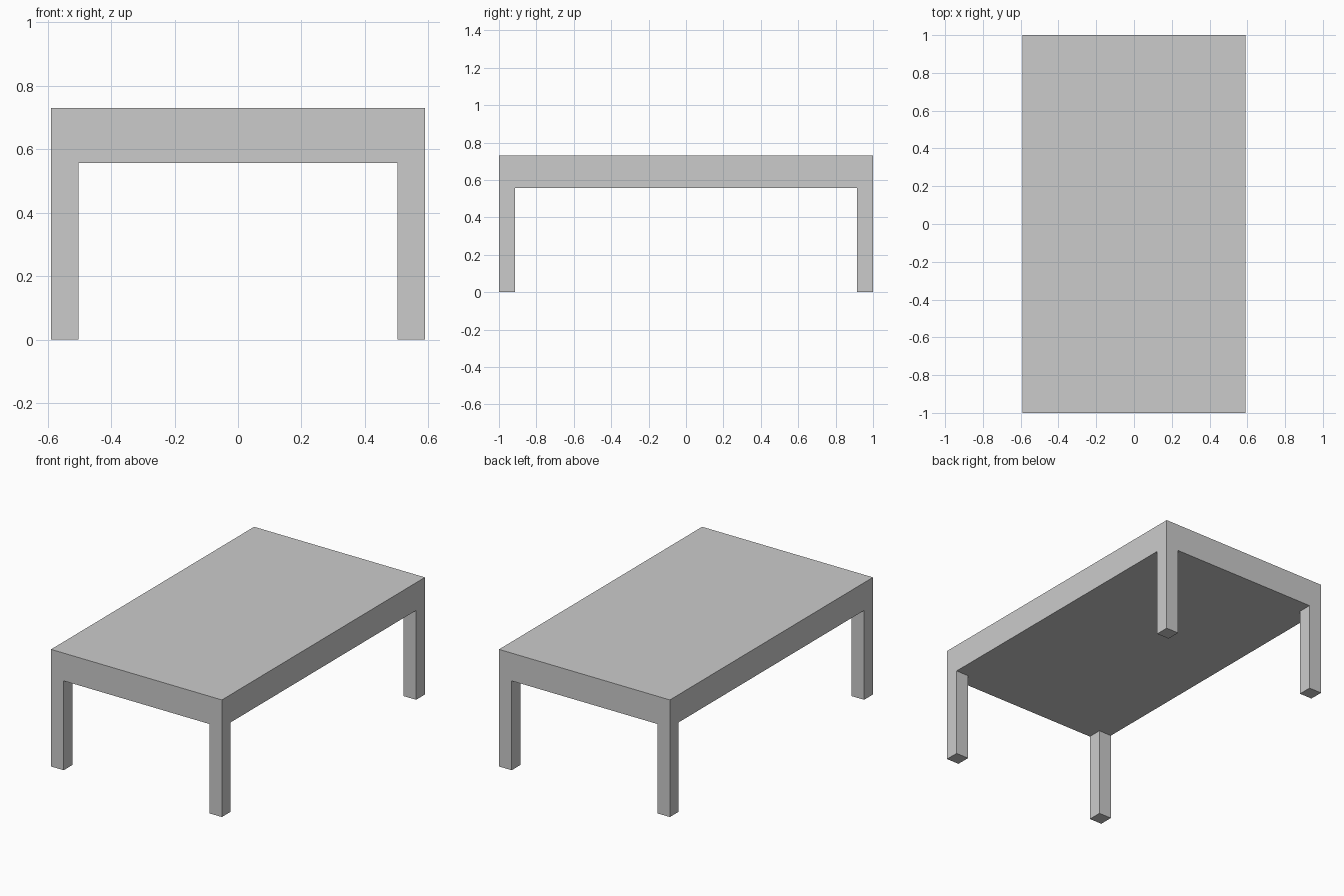
import bpy, bmesh
from mathutils import Matrix, Vector

if "Cube" in bpy.data.objects:
    bpy.data.objects.remove(bpy.data.objects["Cube"])

HALF_X, HALF_Y = 0.589, 1.0
TOP_Z, UNDER_Z = 0.73, 0.557
LEG = 0.087

bm = bmesh.new()

# Thick table top
bmesh.ops.create_cube(bm, size=1, matrix=(
    Matrix.Translation((0, 0, (TOP_Z + UNDER_Z) / 2))
    @ Matrix.Diagonal((2 * HALF_X, 2 * HALF_Y, TOP_Z - UNDER_Z, 1))))

# Cut lines that mark out the leg footprints
for axis, half in ((Vector((1, 0, 0)), HALF_X), (Vector((0, 1, 0)), HALF_Y)):
    for side in (-1, 1):
        bmesh.ops.bisect_plane(bm, geom=bm.verts[:] + bm.edges[:] + bm.faces[:],
                               plane_co=axis * side * (half - LEG), plane_no=axis)

# Legs pulled down from the four corners, flush with the sides
bm.normal_update()
corners = []
for f in bm.faces:
    c = f.calc_center_median()
    if f.normal.z < -0.9 and abs(c.x) > HALF_X - LEG and abs(c.y) > HALF_Y - LEG:
        corners.append(f)
legs = bmesh.ops.extrude_discrete_faces(bm, faces=corners)["faces"]
for v in {v for f in legs for v in f.verts}:
    v.co.z = 0

# Merge coplanar faces into clean flat panels
bmesh.ops.dissolve_limit(bm, angle_limit=0.01, verts=bm.verts[:], edges=bm.edges[:])
bmesh.ops.recalc_face_normals(bm, faces=bm.faces[:])

mesh = bpy.data.meshes.new("table")
bm.to_mesh(mesh)
bm.free()
bpy.context.collection.objects.link(bpy.data.objects.new("table", mesh))
